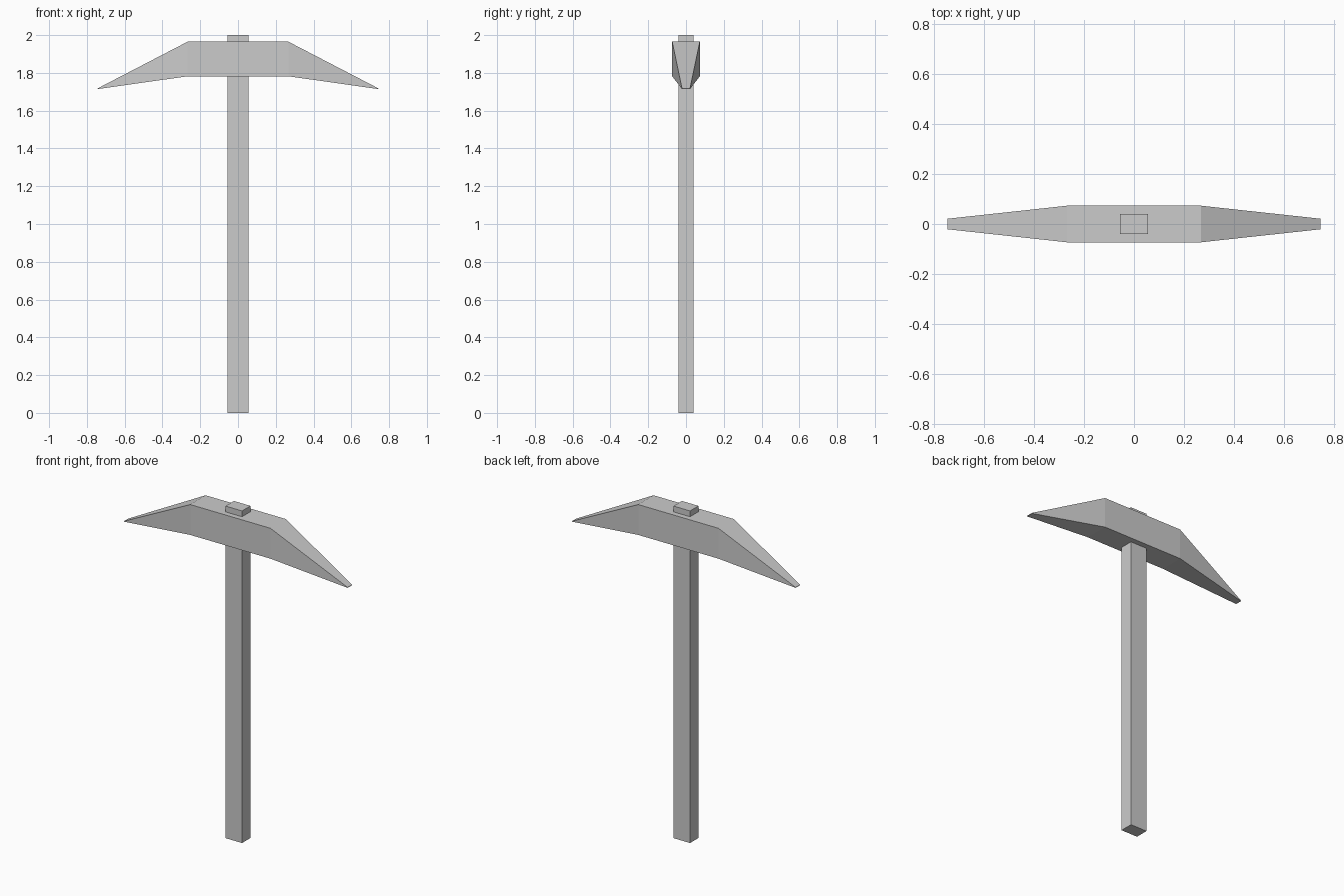
import bpy
import bmesh

cube = bpy.data.objects.get("Cube")
if cube:
    bpy.data.objects.remove(cube, do_unlink=True)

# One plain grey for the whole tool
GREY = (0.6, 0.6, 0.6, 1.0)
grey = bpy.data.materials.new("light_grey")
grey.use_nodes = True
grey.diffuse_color = GREY
grey.node_tree.nodes["Principled BSDF"].inputs["Base Color"].default_value = GREY


def loft(name, sections, axis):
    """Join rectangular sections (position, half depth, low, high) along x or z."""
    bm = bmesh.new()
    rings = []
    for pos, depth, low, high in sections:
        corners = [(-depth, low), (depth, low), (depth, high), (-depth, high)]
        rings.append([bm.verts.new((pos, y, w) if axis == "x" else (w, y, pos))
                      for y, w in corners])
    for a, b in zip(rings, rings[1:]):
        for i in range(4):
            j = (i + 1) % 4
            bm.faces.new((a[i], a[j], b[j], b[i]))
    bm.faces.new(rings[0])
    bm.faces.new(rings[-1])
    # Merge the chisel ends into clean edges
    bmesh.ops.remove_doubles(bm, verts=bm.verts[:], dist=0.0005)
    bmesh.ops.recalc_face_normals(bm, faces=bm.faces[:])
    mesh = bpy.data.meshes.new(name)
    bm.to_mesh(mesh)
    bm.free()
    mesh.materials.append(grey)
    obj = bpy.data.objects.new(name, mesh)
    bpy.context.collection.objects.link(obj)
    return obj


# Square-edged shaft, poking out above the head
loft("handle", [(0, 0.04, -0.055, 0.055), (2, 0.04, -0.055, 0.055)], "z")

# Double-ended head: block in the middle, drooping tapered arms
half = [(0.267, 0.073, 1.782, 1.965), (0.745, 0.021, 1.714, 1.717)]
mirrored = [(-x, d, low, high) for x, d, low, high in reversed(half)]
loft("pick_head", mirrored + half, "x")
